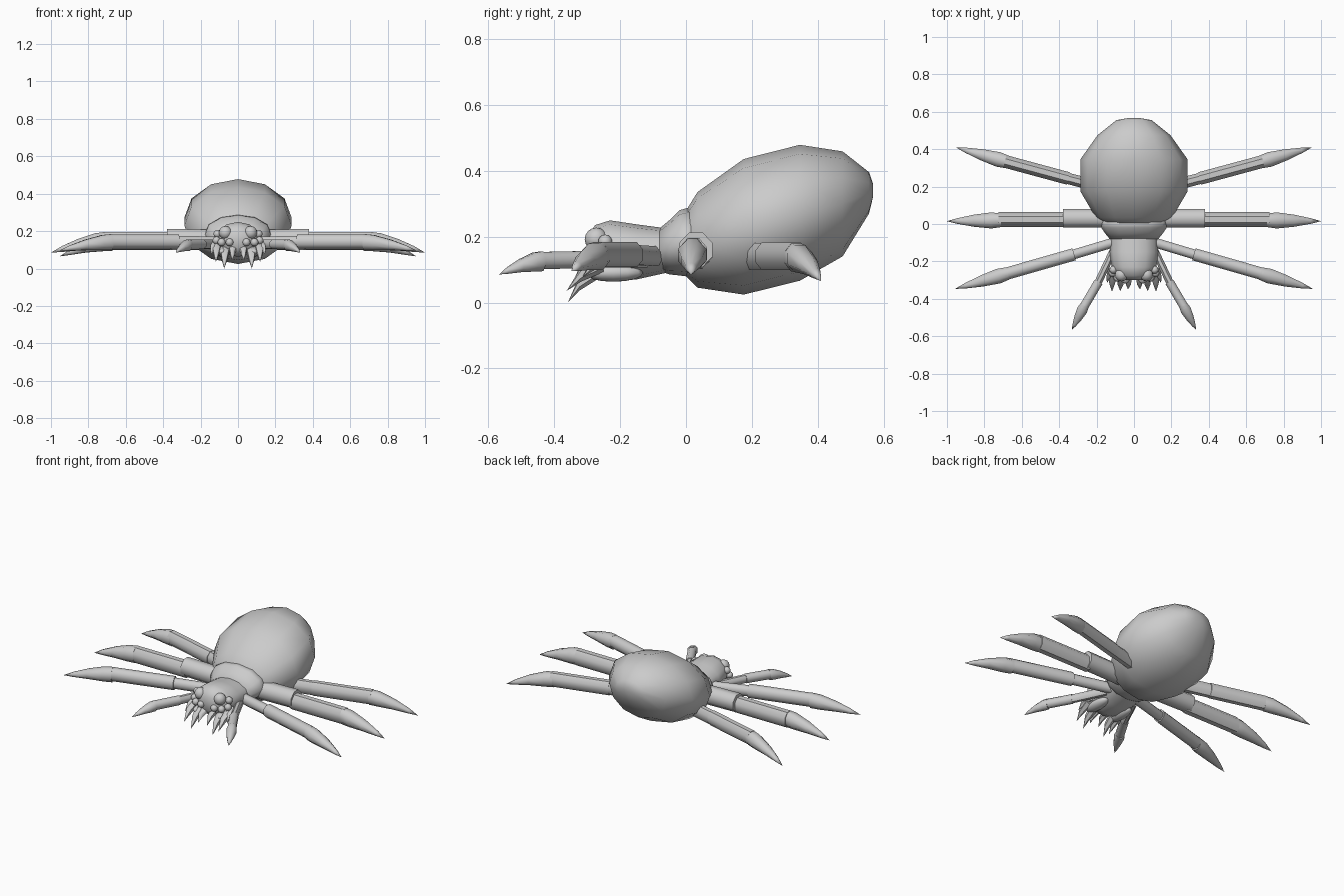
import bpy, bmesh, math
from mathutils import Vector

if "Cube" in bpy.data.objects:
    bpy.data.objects.remove(bpy.data.objects["Cube"])


def finish(bm, name, angle):
    bmesh.ops.recalc_face_normals(bm, faces=bm.faces)
    me = bpy.data.meshes.new(name)
    bm.to_mesh(me)
    bm.free()
    ob = bpy.data.objects.new(name, me)
    bpy.context.collection.objects.link(ob)
    bpy.ops.object.select_all(action='DESELECT')
    ob.select_set(True)
    bpy.context.view_layer.objects.active = ob
    bpy.ops.object.shade_smooth_by_angle(angle=math.radians(angle))
    return ob


def loft(name, rings, direction, sides=8, turn=0.5, angle=50):
    """Skin rings (centre, half width, half height); zero width makes a point."""
    d = Vector((direction[0], direction[1], 0)).normalized()
    side, up = Vector((-d.y, d.x, 0)), Vector((0, 0, 1))
    bm = bmesh.new()
    loops = []
    for c, w, h in rings:
        c = Vector(c)
        if w == 0:
            loops.append([bm.verts.new(c)])
            continue
        fit = math.cos(math.pi / sides) if turn else 1
        angs = [2 * math.pi * (i + turn) / sides for i in range(sides)]
        loops.append([bm.verts.new(c + side * (w / fit * math.cos(a)) + up * (h / fit * math.sin(a)))
                      for a in angs])
    for a, b in zip(loops, loops[1:]):
        for i in range(sides):
            j = (i + 1) % sides
            if len(b) == 1:
                bm.faces.new((a[i], a[j], b[0]))
            elif len(a) == 1:
                bm.faces.new((a[0], b[j], b[i]))
            else:
                bm.faces.new((a[i], a[j], b[j], b[i]))
    for lp in (loops[0], loops[-1]):
        if len(lp) > 1:
            bm.faces.new(lp)
    return finish(bm, name, angle)


def body(name, stations):
    """Stations are (y, bottom z, top z, half width)."""
    rings = [((0, y, (lo + hi) / 2), w, (hi - lo) / 2) for y, lo, hi, w in stations]
    return loft(name, rings, (0, 1), 12, 0, 75)


def ball(name, c, r, scale=(1, 1, 1)):
    bm = bmesh.new()
    bmesh.ops.create_uvsphere(bm, u_segments=12, v_segments=8, radius=r)
    for v in bm.verts:
        v.co = Vector([a * b for a, b in zip(v.co, scale)]) + Vector(c)
    return finish(bm, name, 60)


# Main body
body("abdomen", [(-0.03, 0.11, 0.23, 0.1), (0.035, 0.045, 0.335, 0.205), (0.175, 0.024, 0.435, 0.287),
                 (0.345, 0.066, 0.478, 0.287), (0.475, 0.14, 0.458, 0.195), (0.555, 0.27, 0.395, 0.095),
                 (0.567, 0.32, 0.36, 0.03)])
body("thorax", [(-0.08, 0.095, 0.225, 0.13), (-0.05, 0.085, 0.25, 0.155), (-0.02, 0.082, 0.28, 0.175),
                (0.01, 0.078, 0.288, 0.18), (0.05, 0.08, 0.25, 0.16)])
body("head", [(-0.06, 0.09, 0.225, 0.125), (-0.15, 0.07, 0.237, 0.13), (-0.23, 0.063, 0.249, 0.12),
              (-0.275, 0.075, 0.235, 0.095), (-0.3, 0.11, 0.2, 0.05)])

# Legs: joints of upper, middle and clawed sections with half widths and heights
LEGS = {
    "front_leg": [((0.08, -0.09, 0.14), (0.34, -0.168, 0.145), 0.026, 0.03),
                  ((0.32, -0.162, 0.145), (0.69, -0.268, 0.145), 0.033, 0.038),
                  ((0.675, -0.264, 0.142), (0.957, -0.347, 0.095), 0.04, 0.042)],
    "middle_leg": [((0.12, 0.03, 0.155), (0.38, 0.03, 0.16), 0.05, 0.052),
                   ((0.36, 0.024, 0.148), (0.725, 0.024, 0.148), 0.039, 0.047),
                   ((0.712, 0.02, 0.148), (1.0, 0.015, 0.085), 0.043, 0.047)],
    "rear_leg": [((0.13, 0.185, 0.14), (0.37, 0.248, 0.14), 0.03, 0.04),
                 ((0.35, 0.243, 0.14), (0.69, 0.335, 0.14), 0.034, 0.042),
                 ((0.675, 0.331, 0.138), (0.953, 0.41, 0.065), 0.04, 0.043)],
    "feeler": [((0.1, -0.12, 0.13), (0.2, -0.33, 0.13), 0.02, 0.024),
               ((0.19, -0.31, 0.13), (0.272, -0.45, 0.127), 0.024, 0.026),
               ((0.265, -0.437, 0.125), (0.333, -0.567, 0.085), 0.029, 0.03)],
}
for sign, tag in ((1, "right"), (-1, "left")):
    flip = lambda p: Vector((p[0] * sign, p[1], p[2]))
    for name, parts in LEGS.items():
        for k, (a, b, w, h) in enumerate(parts):
            a, b = flip(a), flip(b)
            if k < 2:
                loft(f"{tag}_{name}_{('upper', 'middle')[k]}", [(a, w, h), (b, w, h)], b - a)
            else:
                # Claw bulges a little, then droops to a point
                drop = b.z - a.z
                rings = []
                for t, f, g in ((0, 0.85, 1), (0.18, 1, 0.95), (0.5, 0.75, 0.66), (0.8, 0.36, 0.33), (1, 0, 0)):
                    p = a.lerp(b, t)
                    p.z = a.z + drop * t ** 1.6
                    rings.append((p, w * f, h * g))
                loft(f"{tag}_{name}_claw", rings, b - a)

    # Eyes
    ball(f"{tag}_large_eye", flip((0.067, -0.272, 0.192)), 0.035)
    for i, c in enumerate(((0.11, -0.245, 0.185), (0.115, -0.262, 0.15), (0.088, -0.288, 0.14), (0.045, -0.298, 0.14))):
        ball(f"{tag}_small_eye_{i + 1}", flip(c), 0.021)

    # Jaws and fangs
    ball(f"{tag}_jaw", flip((0.085, -0.22, 0.09)), 0.03, (1.2, 3, 0.9))
    for i, (a, b, r) in enumerate((((0.115, -0.25, 0.12), (0.118, -0.362, 0.035), 0.024),
                                   ((0.07, -0.265, 0.1), (0.074, -0.358, 0.0), 0.024),
                                   ((0.028, -0.275, 0.11), (0.032, -0.35, 0.045), 0.02),
                                   ((0.125, -0.235, 0.13), (0.145, -0.315, 0.075), 0.018))):
        a, b = flip(a), flip(b)
        mid = a.lerp(b, 0.5) + Vector((0, -0.012, 0.008))
        loft(f"{tag}_fang_{i + 1}", [(a, r, r), (mid, r * 0.65, r * 0.8), (b, 0, 0)], (0, -1), 6)
